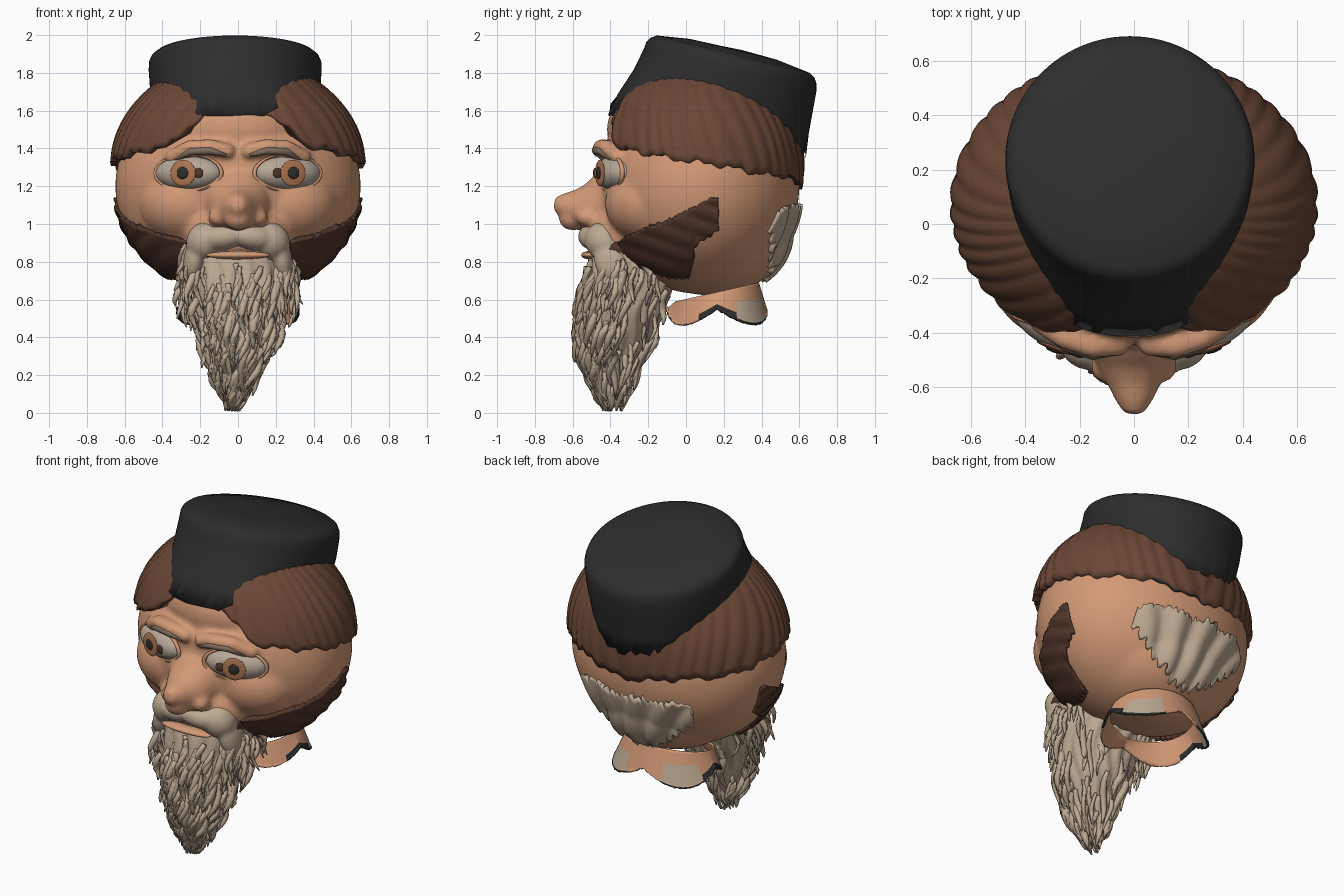
import bpy, bmesh, math, random
from math import sin, cos, pi, sqrt, radians
from mathutils import Vector, Matrix

random.seed(4)
if "Cube" in bpy.data.objects:
    bpy.data.objects.remove(bpy.data.objects["Cube"])


def material(name, *rgb):
    m = bpy.data.materials.new(name)
    m.use_nodes = True
    m.diffuse_color = (*rgb, 1)
    m.node_tree.nodes["Principled BSDF"].inputs["Base Color"].default_value = (*rgb, 1)
    return m


SKIN = material("skin", .65, .32, .18)
HAIR = material("hair brown", .145, .063, .037)
BURNS = material("dark brown", .085, .037, .024)
BEARD = material("beard beige", .51, .4, .29)
BLACK = material("felt black", .026, .026, .027)
WHITE = material("eye white", .47, .39, .31)
IRIS = material("iris brown", .44, .18, .085)
BROW = material("brow grey", .22, .16, .11)


def finish(name, bm, *mats):
    bmesh.ops.recalc_face_normals(bm, faces=bm.faces)
    me = bpy.data.meshes.new(name)
    bm.to_mesh(me)
    bm.free()
    for m in mats:
        me.materials.append(m)
    for p in me.polygons:
        p.use_smooth = True
    ob = bpy.data.objects.new(name, me)
    bpy.context.collection.objects.link(ob)
    return ob


def blend(ob, size, steps):
    """Fuse overlapping volumes into one soft surface."""
    fuse = ob.modifiers.new("fuse", 'REMESH')
    fuse.mode = 'VOXEL'
    fuse.voxel_size = size
    fuse.use_smooth_shade = True
    relax = ob.modifiers.new("relax", 'SMOOTH')
    relax.factor, relax.iterations = .5, steps


def add_rings(bm, rings, closed=True, caps=True):
    """Skin a list of point rows with quads."""
    rows = [[bm.verts.new(p) for p in r] for r in rings]
    n = len(rows[0])
    for a, b in zip(rows, rows[1:]):
        for i in range(n if closed else n - 1):
            j = (i + 1) % n
            bm.faces.new((a[i], a[j], b[j], b[i]))
    if caps:
        bm.faces.new(rows[0][::-1])
        bm.faces.new(rows[-1])


def add_tube(bm, pts, radii, sides=6):
    pts = [Vector(p) for p in pts]
    rings = []
    for i, p in enumerate(pts):
        d = pts[min(i + 1, len(pts) - 1)] - pts[max(i - 1, 0)]
        q = d.to_track_quat('Z', 'Y')
        rings.append([p + q @ Vector((radii[i] * cos(2 * pi * k / sides),
                                      radii[i] * sin(2 * pi * k / sides), 0)) for k in range(sides)])
    add_rings(bm, rings)


def add_ball(bm, loc, size, turn=(0, 0, 0), seg=32):
    rot = Matrix.Rotation(turn[2], 4, 'Z') @ Matrix.Rotation(turn[1], 4, 'Y')
    bmesh.ops.create_uvsphere(bm, u_segments=seg, v_segments=seg // 2, radius=1,
                              matrix=Matrix.Translation(loc) @ rot @ Matrix.Diagonal((*size, 1)))


def ball(name, loc, size, mat, turn=(0, 0, 0)):
    bm = bmesh.new()
    add_ball(bm, loc, size, turn)
    return finish(name, bm, mat)


def lerp(table, x):
    """Interpolate rows of (key, values...) at x."""
    table = sorted(table)
    x = min(max(x, table[0][0]), table[-1][0])
    for a, b in zip(table, table[1:]):
        if x <= b[0]:
            t = (x - a[0]) / (b[0] - a[0])
            return [p + (q - p) * t for p, q in zip(a[1:], b[1:])]


# Head: skull, nape, forehead, muzzle, nose, brows and cheeks
bm = bmesh.new()
add_ball(bm, (0, .07, 1.2), (.65, .53, .57), seg=64)
add_ball(bm, (0, .14, .95), (.45, .4, .33), seg=48)
add_ball(bm, (0, -.1, 1.5), (.4, .32, .25))
add_ball(bm, (0, -.32, .95), (.29, .21, .19))
add_ball(bm, (0, -.6, 1.03), (.075, .075, .065))
add_tube(bm, [(0, -.36, 1.12), (0, -.44, 1.1), (0, -.52, 1.08), (0, -.6, 1.09), (0, -.65, 1.1), (0, -.698, 1.11)],
         [.2, .17, .135, .092, .068, .035], 24)
BROW_PATH = ((.06, -.44, 1.385), (.15, -.445, 1.41), (.25, -.415, 1.405), (.34, -.355, 1.355))
for s in (-1, 1):
    add_ball(bm, (s * .26, -.18, 1.11), (.27, .25, .22))
    add_ball(bm, (s * .1, -.52, 1.035), (.06, .065, .05))
    for i in range(13):
        x, y, z = lerp([(j, *p) for j, p in enumerate(BROW_PATH)], i / 4)
        add_ball(bm, (s * x, y, z), (.05, .05, .042), seg=16)
blend(finish("head", bm, SKIN), .015, 9)

# Eyes, lids and brows
for s, side in ((1, "left"), (-1, "right")):
    turn = radians(20) * s
    spin = Matrix.Rotation(turn, 3, 'Z')
    centre = Vector((s * .262, -.375, 1.27))
    ball(side + "_eye", centre, (.185, .09, .092), WHITE, (0, 0, turn))
    for part, mat, x, size, lift in (("iris", IRIS, 0, .07, .086), ("pupil", BLACK, 0, .032, .094),
                                     ("eye_spot", BURNS, -s * .085, .027, .081)):
        ball(f"{side}_{part}", centre + spin @ Vector((x, -lift, 0)), (size, .009, size), mat, (0, 0, turn))
    bpy.ops.mesh.primitive_torus_add(major_radius=.15, minor_radius=.009, major_segments=40, minor_segments=8,
                                     location=centre + Vector((0, -.025, 0)), rotation=(pi / 2, 0, turn))
    lid = bpy.context.object
    lid.name = side + "_eyelids"
    lid.scale = (1.24, .65, 1.4)
    lid.data.materials.append(SKIN)
    bpy.ops.object.shade_smooth()
    bm = bmesh.new()
    add_tube(bm, [(s * x, y - .033, z - .02) for x, y, z in BROW_PATH], (.01, .022, .022, .008), 8)
    finish(side + "_eyebrow", bm, BROW)

# Hair: ridged cap with a wavy lower edge (angle from the front, edge height)
EDGE = [(0, 1.61), (14, 1.6), (22, 1.54), (36, 1.41), (66, 1.36), (84, 1.33), (102, 1.31),
        (122, 1.27), (150, 1.25), (180, 1.19)]
COLS, ROWS = 360, 14
rings = []
for r in range(-1, ROWS + 1):
    t = max(r, 0) / ROWS
    ring = []
    for c in range(COLS):
        a = 2 * pi * c / COLS
        deg = min(c, COLS - c) * 360 / COLS
        low = lerp(EDGE, deg)[0] + .01 * sin(a * 17) + .007 * sin(a * 41 + 1)
        z = low + (1.84 - low) * t
        swirl = min(a, 2 * pi - a)
        ridge = 1 + .018 * abs(sin(swirl * 19 + 5 * t + 1.3 * sin(swirl * 5)))
        part = 1 - .1 * max(0, 1 - deg / 26)
        k = sqrt(1 - ((z - 1.3) / .585) ** 2) * ridge * part * (.92 if r < 0 else 1)
        ring.append((.667 * k * sin(a), .07 - .55 * k * cos(a), z))
    rings.append(ring)
bm = bmesh.new()
add_rings(bm, rings)
for i, f in enumerate(bm.faces):
    if i < COLS and 150 < i < 185:  # dark lining under the back edge
        f.material_index = 1
finish("hair", bm, HAIR, BLACK)

# Hat: tilted loft (front y, front z, back y, back z, half width, squareness)
HAT = ((-.41, 1.6, .635, 1.38, .4, .7), (-.36, 1.69, .65, 1.48, .43, .78), (-.275, 1.82, .67, 1.59, .45, .9),
       (-.222, 1.93, .69, 1.70, .458, 1), (-.21, 1.965, .69, 1.745, .456, 1), (-.19, 1.985, .68, 1.775, .445, 1),
       (-.155, 1.998, .655, 1.8, .42, 1), (.02, 1.98, .48, 1.87, .24, 1), (.2, 1.94, .3, 1.92, .05, 1))
rings = []
for i, (yf, zf, yb, zb, rx, square) in enumerate(HAT):
    ring = []
    for c in range(96):
        a = 2 * pi * c / 96
        w = (1 - cos(a)) / 2
        x = math.copysign(abs(sin(a)) ** (square if cos(a) > 0 else .4 + .6 * square), sin(a))
        jag = random.uniform(-.03, .04) if i == 0 else 0
        ring.append((-.015 + rx * x, yf + (yb - yf) * w, zf + (zb - zf) * w + jag))
    rings.append(ring)
bm = bmesh.new()
add_rings(bm, rings)
finish("hat", bm, BLACK)


def patch(name, table, place, mat, rough, thick, cols=70, rows=14):
    """Ridged hair patch laid over the head: table of (u, low, high)."""
    bm = bmesh.new()
    grid = []
    for c in range(cols + 1):
        u = table[0][0] + (table[-1][0] - table[0][0]) * c / cols
        lo, hi = lerp(table, u)
        lo -= rough * abs(sin(c * .7))
        hi += rough * abs(sin(c * .45 + sin(c)))
        grid.append([place(u, lo + (hi - lo) * r / rows) for r in range(rows + 1)])
    add_rings(bm, grid, closed=False, caps=False)
    solid = finish(name, bm, mat).modifiers.new("thickness", 'SOLIDIFY')
    solid.thickness, solid.offset = thick, 0


# Sideburns and the tuft on the nape
BURN = [(-.4, .84, .87), (-.3, .8, .93), (-.2, .77, .98), (-.08, .73, 1.02), (.02, .73, 1.07),
        (.05, .9, 1.08), (.12, .95, 1.12), (.17, .98, 1.13)]
for s, side in ((1, "left"), (-1, "right")):
    def on_cheek(y, z, s=s):
        k = sqrt(max(.16, 1 - ((y - .07) / .56) ** 2 - ((z - 1.2) / .585) ** 2))
        return (s * (.648 * k + .007 * sin(70 * z + 25 * y)), y, z)
    patch(side + "_sideburn", BURN, on_cheek, BURNS, .015, .03)


def on_nape(x, z):
    skull = .072 + .53 * sqrt(1 - (x / .65) ** 2 - ((z - 1.2) / .57) ** 2)
    nape = .142 + .4 * sqrt(max(0, 1 - (x / .45) ** 2 - ((z - .95) / .33) ** 2))
    return (x, max(skull, nape) + .014 * sin(60 * x * (1.6 - z) + 9 * z), z)


patch("nape_tuft", [(-.38, 1, 1.02), (-.3, .92, 1.05), (-.2, .83, 1.04), (-.06, .75, 1.07), (.06, .75, 1.04),
                    (.2, .83, 1.06), (.3, .92, 1.05), (.38, 1.01, 1.03)], on_nape, BEARD, .05, .03)

# Beard: core (height, half width, front y, back y) covered with tapering locks
CORE = [(.06, .02, -.42, -.36), (.18, .075, -.49, -.3), (.3, .13, -.55, -.24), (.42, .185, -.57, -.17),
        (.55, .23, -.56, -.12), (.68, .265, -.54, -.07), (.78, .28, -.52, -.08), (.9, .26, -.49, -.28),
        (.97, .2, -.46, -.34)]


def on_core(a, z, grow=1.0):
    rx, yf, yb = lerp(CORE, z)
    return Vector((grow * rx * sin(a) - .08 * max(0, .4 - z), (yf + yb) / 2 - grow * (yb - yf) / 2 * cos(a), z))


bm = bmesh.new()
add_rings(bm, [[on_core(2 * pi * c / 72, .06 + .91 * r / 30,
                        1 + .05 * sin(c * 1.4 + 2 * sin(r * .5))) for c in range(72)] for r in range(31)])
for i in range(230):
    a = random.gauss(0, 1.4)
    z0 = random.uniform(.16, .8)
    side = abs(sin(a)) > .8
    if side and random.random() < .4:
        z0 = random.uniform(.72, .9)
    length = min(random.uniform(.16, .3), z0 - .01)
    flare = random.uniform(.0, .14) + (.25 * random.random() if side else 0) + max(0, .45 - z0)
    wave, phase = random.uniform(.008, .02), random.uniform(0, 6)
    thick = random.uniform(.018, .034)
    pts = []
    for k in range(9):
        t = k / 8
        p = on_core(a, z0 - length * t * .8, 1 + flare * t)
        p.z = z0 - length * t
        pts.append(p + Vector((sin(phase + 6 * t), cos(phase + 5 * t), 0)) * wave)
    add_tube(bm, pts, [thick * (.5 + 1.2 * t - 1.55 * t * t) for t in (k / 8 for k in range(9))])
finish("beard", bm, BEARD)

# Moustache and lower lip
bm = bmesh.new()
for s in (-1, 1):
    add_ball(bm, (s * .08, -.485, .93), (.13, .085, .07), (0, s * .15, s * .2))
    add_ball(bm, (s * .17, -.435, .91), (.11, .1, .1), (0, s * .6, s * .5))
    add_ball(bm, (s * .225, -.39, .83), (.06, .1, .14), (0, -s * .2, 0))
blend(finish("moustache", bm, BEARD), .012, 8)
ball("lower_lip", (0, -.51, .835), (.17, .045, .022), SKIN)

# Neck: collar with a ragged edge, pale back corners and a dark rim
COLLAR, STEPS = 144, 16
bm = bmesh.new()
rings = []
for r in range(STEPS + 1):
    t = r / STEPS
    ring = []
    for c in range(COLLAR):
        a = 2 * pi * c / COLLAR
        corner = abs(sin(2 * a))
        low = .465 + .09 * (1 - corner) + (random.uniform(0, .012) if r == STEPS else 0)
        k = .27 + .05 * t + (.03 * t * corner if cos(a) < 0 else 0)
        top = .64 - .05 * cos(a)
        ring.append((k * sin(a), .165 - .82 * k * cos(a), top + (low - top) * t))
    rings.append(ring)
add_rings(bm, rings, caps=False)
for i, f in enumerate(bm.faces):
    p = f.calc_center_median()
    t = i // COLLAR / STEPS
    if t > .72 and .07 < p.y < .27:
        f.material_index = 2
    elif t > .35 and p.y > .27 and abs(p.x) > .12:
        f.material_index = 1 if t < .9 else 2
neck = finish("neck", bm, SKIN, BEARD, BLACK)
neck.modifiers.new("thickness", 'SOLIDIFY').thickness = .012
